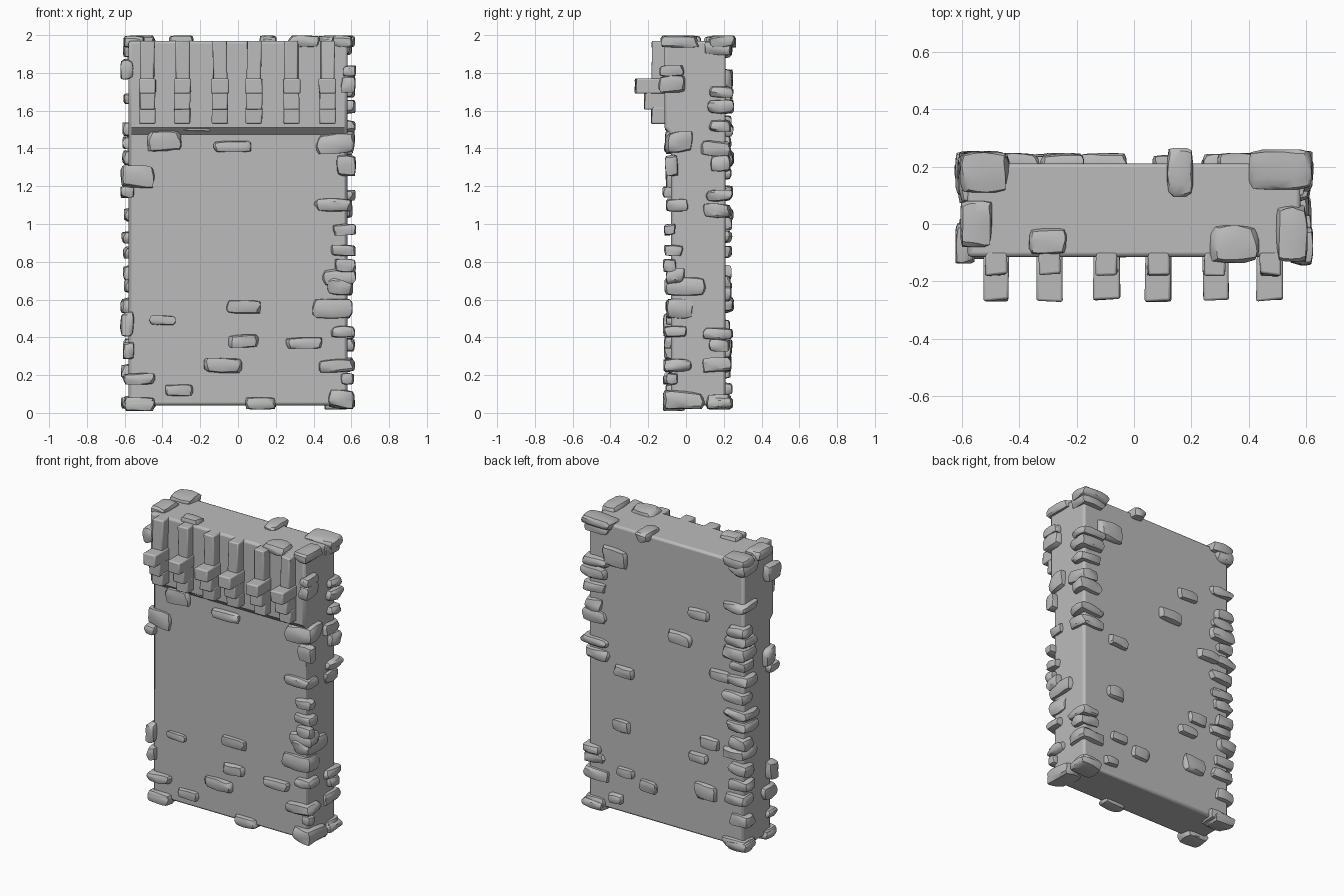
import bpy
import bmesh
import random
from mathutils import Vector, noise

random.seed(4)
HALF_WIDTH, FRONT, BACK, BOTTOM, TOP = 0.58, -0.08, 0.21, 0.04, 1.97
PANEL_FRONT = -0.115
PROUD = 0.035

default_cube = bpy.data.objects.get("Cube")
if default_cube:
    bpy.data.objects.remove(default_cube)

stone_grey = bpy.data.materials.new("stone grey")
stone_grey.use_nodes = True
grey = (0.5, 0.5, 0.5, 1)
stone_grey.diffuse_color = grey
stone_grey.node_tree.nodes["Principled BSDF"].inputs["Base Color"].default_value = grey


def finish(name, bm, angle):
    """Turn a bmesh into a named, shaded object."""
    bmesh.ops.recalc_face_normals(bm, faces=bm.faces)
    mesh = bpy.data.meshes.new(name)
    bm.to_mesh(mesh)
    bm.free()
    mesh.materials.append(stone_grey)
    obj = bpy.data.objects.new(name, mesh)
    bpy.context.collection.objects.link(obj)
    bpy.ops.object.select_all(action="DESELECT")
    obj.select_set(True)
    bpy.context.view_layer.objects.active = obj
    bpy.ops.object.shade_smooth_by_angle(angle=angle)
    return obj


def extrude_profile(bm, profile, left, right):
    """Sweep a (y, z) outline along x and return the new vertices."""
    start = [bm.verts.new((left, y, z)) for y, z in profile]
    end = [bm.verts.new((right, y, z)) for y, z in profile]
    bm.faces.new(start)
    bm.faces.new(end)
    for i in range(len(profile)):
        j = (i + 1) % len(profile)
        bm.faces.new((start[i], start[j], end[j], end[i]))
    return start + end


def add_stone(bm, centre, size):
    """Add one rounded, irregular block with the given centre and full size."""
    rock = bmesh.new()
    bmesh.ops.create_cube(rock, size=2)
    bmesh.ops.subdivide_edges(rock, edges=rock.edges[:], cuts=3, use_grid_fill=True)
    centre, half = Vector(centre), Vector(size) / 2
    offset = Vector([random.uniform(0, 50) for axis in range(3)])
    tilt = random.uniform(-0.15, 0.15)
    copies = {}
    for v in rock.verts:
        p = v.co.lerp(v.co.normalized() * 1.15, 0.6)
        p += noise.noise_vector(p * 0.9 + offset) * 0.22
        p.z += tilt * (p.x + p.y)
        p = Vector([max(-1, min(1, c)) for c in p])
        copies[v] = bm.verts.new(centre + p * half)
    for f in rock.faces:
        bm.faces.new([copies[v] for v in f.verts])
    rock.free()


def face_stones(name, surface, outward, stones):
    """Stones (x, z, width, height) half sunk into a wall facing along y."""
    bm = bmesh.new()
    for x, z, width, height in stones:
        y = surface + outward * random.uniform(-0.01, 0.004)
        add_stone(bm, (x, y, z), (width, 0.07, height))
    finish(name, bm, 0.6)


def corner_stones(name, side, facing, stones):
    """Stones (z, x size, y size, height) wrapped around a vertical edge."""
    bm = bmesh.new()
    for z, along_x, along_y, height in stones:
        surface = BACK if facing > 0 else (PANEL_FRONT if z > 1.5 else FRONT)
        out_x, out_y = [PROUD + random.uniform(-0.012, 0.01) for axis in range(2)]
        x = side * (HALF_WIDTH + out_x - along_x / 2)
        y = surface + facing * (out_y - along_y / 2)
        add_stone(bm, (x, y, z), (along_x, along_y, height))
    finish(name, bm, 0.6)


def varied(heights):
    """Give corner stones of random size to a plain list of heights."""
    pick = random.uniform
    return [(z, pick(0.13, 0.2), pick(0.1, 0.18), pick(0.06, 0.09)) for z in heights]


# Wall slab with a thicker band at the top of the front
body = bmesh.new()
extrude_profile(body, [(FRONT, BOTTOM), (BACK, BOTTOM), (BACK, TOP),
                       (PANEL_FRONT, TOP), (PANEL_FRONT, 1.51), (FRONT, 1.475)],
                -HALF_WIDTH, HALF_WIDTH)
wall = finish("wall", body, 0.6)
bevel = wall.modifiers.new("soft edges", "BEVEL")
bevel.width = 0.015
bevel.segments = 2
bevel.limit_method = "ANGLE"
bevel.angle_limit = 0.9

# Row of stepped brackets on the front band
for number, x in enumerate((-0.48, -0.295, -0.095, 0.085, 0.283, 0.473)):
    bracket = bmesh.new()
    inner = PANEL_FRONT + 0.02
    blocks = [(-0.175, 1.755, TOP, 0.037), (-0.265, 1.69, 1.77, 0.045),
              (-0.215, 1.605, 1.71, 0.041), (-0.18, 1.53, 1.62, 0.043)]
    for front, low, high, half in blocks:
        verts = extrude_profile(bracket, [(inner, low), (front, low),
                                          (front, high), (inner, high)],
                                x - half, x + half)
        for v in verts:
            if v.co.y < inner:
                v.co.x += random.uniform(-0.004, 0.004)
                v.co.y += random.uniform(-0.008, 0.005)
    obj = finish(f"bracket_{number + 1}", bracket, 0.6)
    chip = obj.modifiers.new("worn edges", "BEVEL")
    chip.width = 0.008
    chip.segments = 2

# Stones scattered over the front and back
face_stones("front_stones", FRONT, -1, [
    (-0.39, 1.44, 0.18, 0.11), (-0.22, 1.52, 0.16, 0.06), (-0.03, 1.41, 0.2, 0.06),
    (-0.4, 0.49, 0.14, 0.05), (0.03, 0.56, 0.18, 0.07), (0.03, 0.38, 0.16, 0.07),
    (-0.08, 0.25, 0.2, 0.08), (0.35, 0.37, 0.19, 0.06), (-0.31, 0.12, 0.15, 0.06)])
face_stones("back_stones", BACK, 1, [
    (0.38, 1.76, 0.18, 0.12), (-0.25, 1.54, 0.15, 0.07), (-0.11, 1.34, 0.17, 0.08),
    (0.31, 1, 0.14, 0.07), (-0.41, 1.17, 0.16, 0.07), (0.33, 0.63, 0.13, 0.08),
    (-0.33, 0.69, 0.14, 0.08), (-0.25, 0.57, 0.14, 0.06), (0.3, 0.32, 0.13, 0.06),
    (0.13, 0.27, 0.13, 0.08), (0.37, 0.13, 0.1, 0.06), (-0.3, 0.35, 0.16, 0.11)])

# Stones wrapped around the four upright edges
corner_stones("front_left_corner_stones", 1, -1, [
    (1.81, 0.07, 0.13, 0.06), (1.74, 0.08, 0.14, 0.09), (1.43, 0.21, 0.15, 0.12),
    (1.31, 0.1, 0.07, 0.11), (1.1, 0.2, 0.12, 0.07), (0.97, 0.12, 0.06, 0.06),
    (0.86, 0.13, 0.1, 0.06), (0.78, 0.11, 0.07, 0.07), (0.72, 0.18, 0.1, 0.09),
    (0.67, 0.14, 0.22, 0.1), (0.55, 0.21, 0.15, 0.11), (0.43, 0.13, 0.12, 0.06),
    (0.25, 0.19, 0.15, 0.07), (0.18, 0.07, 0.06, 0.06), (0.07, 0.14, 0.22, 0.1)])
corner_stones("front_right_corner_stones", -1, -1, [
    (1.82, 0.07, 0.14, 0.11), (1.25, 0.18, 0.12, 0.12), (1.17, 0.07, 0.1, 0.06),
    (0.47, 0.07, 0.1, 0.13), (0.33, 0.06, 0.14, 0.09), (0.18, 0.17, 0.1, 0.06),
    (0.04, 0.17, 0.12, 0.06)])
corner_stones("back_left_corner_stones", 1, 1, varied(
    (1.93, 1.7, 1.62, 1.52, 1.4, 1.32, 1.15, 1.07, 0.42, 0.36, 0.25, 0.06)))
corner_stones("back_right_corner_stones", -1, 1, varied(
    (1.92, 1.66, 1.5, 1.43, 1.35, 1.27, 1.17, 1.05, 0.93, 0.85, 0.74,
     0.67, 0.57, 0.46, 0.36, 0.22, 0.06)))

# Stones (x, y, x size, y size) along the top and bottom
for name, z, stones in (
        ("top_stones", TOP - 0.005, [
            (-0.52, 0.18, 0.17, 0.14), (-0.55, 0, 0.11, 0.16), (-0.3, -0.06, 0.13, 0.09),
            (0.16, 0.18, 0.09, 0.17), (0.35, -0.07, 0.17, 0.13), (0.51, 0.19, 0.22, 0.14),
            (0.55, -0.03, 0.11, 0.2)]),
        ("bottom_stones", BOTTOM + 0.01, [
            (0.12, -0.07, 0.16, 0.09), (-0.52, -0.06, 0.16, 0.12),
            (0.54, 0.18, 0.16, 0.14), (-0.54, 0.18, 0.16, 0.13)])):
    bm = bmesh.new()
    for x, y, along_x, along_y in stones:
        add_stone(bm, (x, y, z), (along_x, along_y, 0.065))
    finish(name, bm, 0.6)
